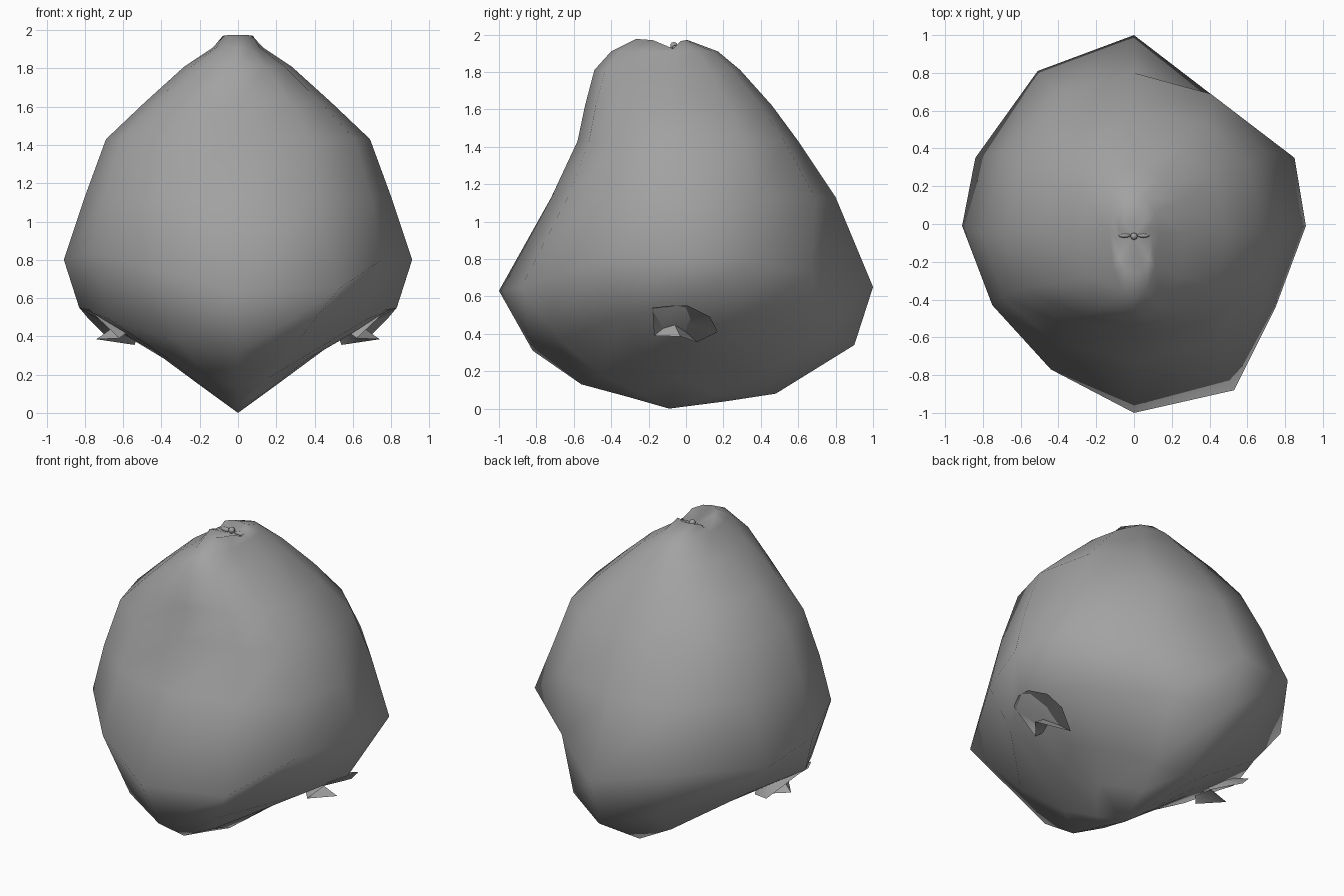
import bpy, bmesh, math
from mathutils import Vector

if "Cube" in bpy.data.objects:
    bpy.data.objects.remove(bpy.data.objects["Cube"])

grey = bpy.data.materials.new("mid_grey")
grey.diffuse_color = (0.36, 0.36, 0.36, 1)
grey.use_nodes = True
grey.node_tree.nodes["Principled BSDF"].inputs["Base Color"].default_value = grey.diffuse_color
SIDES = 12
CY = -0.05


def finish(name, bm, angle):
    bmesh.ops.recalc_face_normals(bm, faces=bm.faces[:])
    me = bpy.data.meshes.new(name)
    bm.to_mesh(me)
    bm.free()
    me.materials.append(grey)
    ob = bpy.data.objects.new(name, me)
    bpy.context.collection.objects.link(ob)
    bpy.ops.object.select_all(action='DESELECT')
    ob.select_set(True)
    bpy.context.view_layer.objects.active = ob
    bpy.ops.object.shade_smooth_by_angle(angle=math.radians(angle))
    return ob


def bridge(bm, a, b):
    n = len(a)
    for i in range(n):
        bm.faces.new((a[i], a[(i + 1) % n], b[(i + 1) % n], b[i]))


def cap(bm, ring, point):
    c = bm.verts.new(point)
    for i in range(len(ring)):
        bm.faces.new((ring[i], ring[(i + 1) % len(ring)], c))


def ring_points(w, front, back, power, z_side, z_front, z_back, cy=CY, rise=0):
    """Rounded ring whose height changes from the sides to the front and back."""
    pts = []
    for i in range(SIDES):
        t = 2 * math.pi * i / SIDES
        c, s = math.cos(t), math.sin(t)
        x = math.copysign(abs(c) ** (2 / power), c) * w
        y = cy + math.copysign(abs(s) ** (2 / power), s) * (back - cy if s > 0 else cy - front)
        f = min(1, rise * abs(s)) if rise else s * s
        pts.append((x, y, z_side + f * ((z_back if s > 0 else z_front) - z_side)))
    return pts


# Body, keel upward
layers = [
    ring_points(0.22, -0.30, 0.22, 1.3, 0.16, 0.06, 0.04),
    ring_points(0.45, -0.56, 0.48, 1.3, 0.33, 0.13, 0.08),
    ring_points(0.83, -0.82, 0.90, 1.4, 0.55, 0.31, 0.34),
    # widest, uneven rim
    [(0.91, -0.01, 0.80), (0.85, 0.35, 0.79), (0.43, 0.67, 0.72), (0, 1.0, 0.65),
     (-0.51, 0.81, 0.76), (-0.84, 0.35, 0.72), (-0.91, -0.01, 0.80), (-0.75, -0.43, 0.84),
     (-0.44, -0.77, 0.75), (0, -1.0, 0.63), (0.53, -0.88, 0.65), (0.75, -0.44, 0.80)],
]
for z, w, front, back, power in [
        (1.13, 0.80, -0.72, 0.80, 2.05), (1.43, 0.69, -0.58, 0.60, 2.35),
        (1.62, 0.49, -0.54, 0.46, 2.3), (1.81, 0.28, -0.49, 0.29, 2.1),
        (1.91, 0.13, -0.40, 0.17, 2.0)]:
    layers.append(ring_points(w, front, back, power, z, z, z))
# top rim dips at both sides to form a notch for the stem
layers.append(ring_points(0.09, -0.27, 0.01, 2.2, 1.925, 1.975, 1.97, -0.07, 1.8))

bm = bmesh.new()
loops = [[bm.verts.new(p) for p in layer] for layer in layers]
for a, b in zip(loops, loops[1:]):
    bridge(bm, a, b)
cap(bm, loops[0], (0, -0.09, 0))
cap(bm, loops[-1], (0, -0.07, 1.92))
finish("body", bm, 85)

# Side sockets: small flared rim with a sunken middle, as x, y, z
rim = [(0.78, -0.18, 0.54), (0.83, -0.08, 0.55), (0.83, 0.01, 0.55),
       (0.78, 0.13, 0.49), (0.70, 0.17, 0.41), (0.54, 0.06, 0.355),
       (0.74, -0.03, 0.385), (0.62, -0.17, 0.39)]
mid = Vector((0.62, -0.07, 0.47))
for side, label in ((1, "right"), (-1, "left")):
    def place(p):
        return (p[0] * side, p[1], p[2])
    bm = bmesh.new()
    outer = [bm.verts.new(place(p)) for p in rim]
    base = [bm.verts.new(place(Vector(p).lerp(Vector((0.5, -0.05, 0.48)), 0.6))) for p in rim]
    inner = [bm.verts.new(place(Vector(p).lerp(mid, 0.6))) for p in rim]
    bridge(bm, base, outer)
    bridge(bm, outer, inner)
    cap(bm, inner, place(mid))
    finish(label + "_socket", bm, 70)


# Tiny stem knob and two small leaves in the notch
def blob(name, loc, size):
    bm = bmesh.new()
    bmesh.ops.create_uvsphere(bm, u_segments=8, v_segments=5, radius=1)
    for v in bm.verts:
        v.co = Vector([v.co[j] * size[j] + loc[j] for j in range(3)])
    finish(name, bm, 60)


blob("stem_knob", (0, -0.065, 1.94), (0.02, 0.02, 0.02))
for side, label in ((1, "right"), (-1, "left")):
    blob(label + "_leaf", (0.05 * side, -0.06, 1.93), (0.035, 0.014, 0.014))
